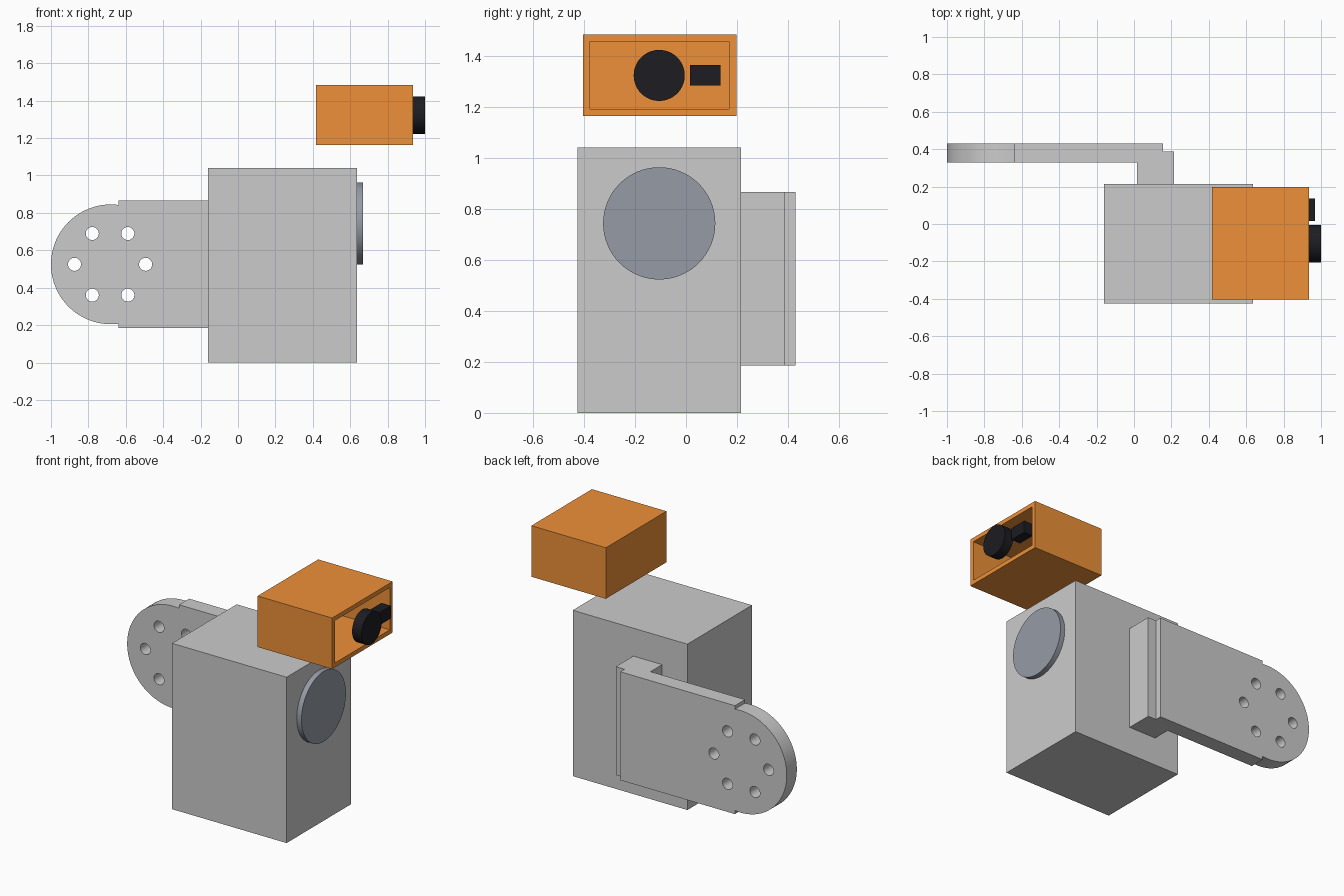
import bpy, bmesh
from math import sin, cos, pi, asin
from mathutils import Matrix, Vector

if "Cube" in bpy.data.objects:
    bpy.data.objects.remove(bpy.data.objects["Cube"])


def material(name, rgb):
    m = bpy.data.materials.new(name)
    m.diffuse_color = (*rgb, 1)
    m.use_nodes = True
    m.node_tree.nodes["Principled BSDF"].inputs["Base Color"].default_value = m.diffuse_color
    return m


ORANGE = material("orange_plastic", (0.85, 0.28, 0.04))
BLACK = material("black_plastic", (0.012, 0.012, 0.016))
STEEL = material("blue_grey_metal", (0.30, 0.33, 0.38))


def finish(name, bm, mat=None):
    me = bpy.data.meshes.new(name)
    bm.to_mesh(me)
    bm.free()
    ob = bpy.data.objects.new(name, me)
    bpy.context.collection.objects.link(ob)
    if mat:
        me.materials.append(mat)
    return ob


def activate(ob):
    bpy.ops.object.select_all(action='DESELECT')
    ob.select_set(True)
    bpy.context.view_layer.objects.active = ob


def smooth(ob):
    activate(ob)
    bpy.ops.object.shade_smooth_by_angle(angle=0.6)


def box_bm(x, y, z):
    bm = bmesh.new()
    size = Vector((x[1] - x[0], y[1] - y[0], z[1] - z[0]))
    mid = Vector((x[0] + x[1], y[0] + y[1], z[0] + z[1])) / 2
    bmesh.ops.create_cube(bm, size=1, matrix=Matrix.Translation(mid) @ Matrix.Diagonal((*size, 1)))
    return bm


def box(name, x, y, z, mat=None):
    return finish(name, box_bm(x, y, z), mat)


def x_disc(name, x, y, z, r, mat):
    bm = bmesh.new()
    m = Matrix.Translation(((x[0] + x[1]) / 2, y, z)) @ Matrix.Rotation(pi / 2, 4, 'Y')
    bmesh.ops.create_cone(bm, cap_ends=True, segments=64, radius1=r, radius2=r,
                          depth=x[1] - x[0], matrix=m)
    ob = finish(name, bm, mat)
    smooth(ob)


# Main body and round front disc
box("body", (-0.16, 0.635), (-0.425, 0.215), (0, 1.04))
x_disc("body_disc", (0.63, 0.668), -0.105, 0.743, 0.22, STEEL)

# Bracket plate: rounded end, stepped shoulders and a ring of six holes
CX, CZ, R = -0.68, 0.525, 0.32
a0 = pi / 2 - asin(0.04 / R)
outline = [(-0.64, 0.185), (0.155, 0.185), (0.155, 0.865), (-0.64, 0.865)]
for i in range(49):
    a = a0 + (2 * pi - 2 * a0) * i / 48
    outline.append((CX + R * cos(a), CZ + R * sin(a)))
loops = [outline]
for k in range(6):
    hx, hz = -0.684 + 0.19 * cos(k * pi / 3), CZ + 0.19 * sin(k * pi / 3)
    loops.append([(hx + 0.035 * cos(j * pi / 12), hz + 0.035 * sin(j * pi / 12))
                  for j in range(24)])

curve = bpy.data.curves.new("bracket", 'CURVE')
curve.dimensions = '2D'
curve.fill_mode = 'BOTH'
curve.extrude = 0.05
for pts in loops:
    s = curve.splines.new('POLY')
    s.points.add(len(pts) - 1)
    for p, (px, pz) in zip(s.points, pts):
        p.co = (px, pz, 0, 1)
    s.use_cyclic_u = True
bracket = bpy.data.objects.new("bracket", curve)
bpy.context.collection.objects.link(bracket)
bracket.location.y = 0.38
bracket.rotation_euler.x = pi / 2
activate(bracket)
bpy.ops.object.convert(target='MESH')
bracket = bpy.context.object
bpy.ops.object.transform_apply(location=True, rotation=True, scale=True)
bm = bmesh.new()
bm.from_mesh(bracket.data)
bmesh.ops.remove_doubles(bm, verts=bm.verts, dist=1e-5)
bmesh.ops.recalc_face_normals(bm, faces=bm.faces)
bm.to_mesh(bracket.data)
bm.free()

# Spacer block joined to the plate
spacer = box("bracket_spacer", (0.015, 0.215), (0.21, 0.388), (0.185, 0.865))
mod = bracket.modifiers.new("join", 'BOOLEAN')
mod.operation = 'UNION'
mod.solver = 'EXACT'
mod.object = spacer
activate(bracket)
bpy.ops.object.modifier_apply(modifier=mod.name)
bpy.data.objects.remove(spacer)
smooth(bracket)

# Orange housing, hollowed from its open +x end
bm = box_bm((0.418, 0.935), (-0.403, 0.197), (1.163, 1.483))
front = [f for f in bm.faces if f.normal.x > 0.9]
bmesh.ops.inset_region(bm, faces=front, thickness=0.039)
inner = bmesh.ops.extrude_face_region(bm, geom=front)
bmesh.ops.delete(bm, geom=front, context='FACES')
bmesh.ops.translate(bm, vec=(-0.478, 0, 0),
                    verts=[v for v in inner["geom"] if isinstance(v, bmesh.types.BMVert)])
bmesh.ops.recalc_face_normals(bm, faces=bm.faces)
finish("housing", bm, ORANGE)

# Black lens and small sensor in the opening
x_disc("lens", (0.935, 1.0), -0.105, 1.323, 0.1, BLACK)
box("sensor", (0.90, 0.967), (0.016, 0.135), (1.284, 1.363), BLACK)
